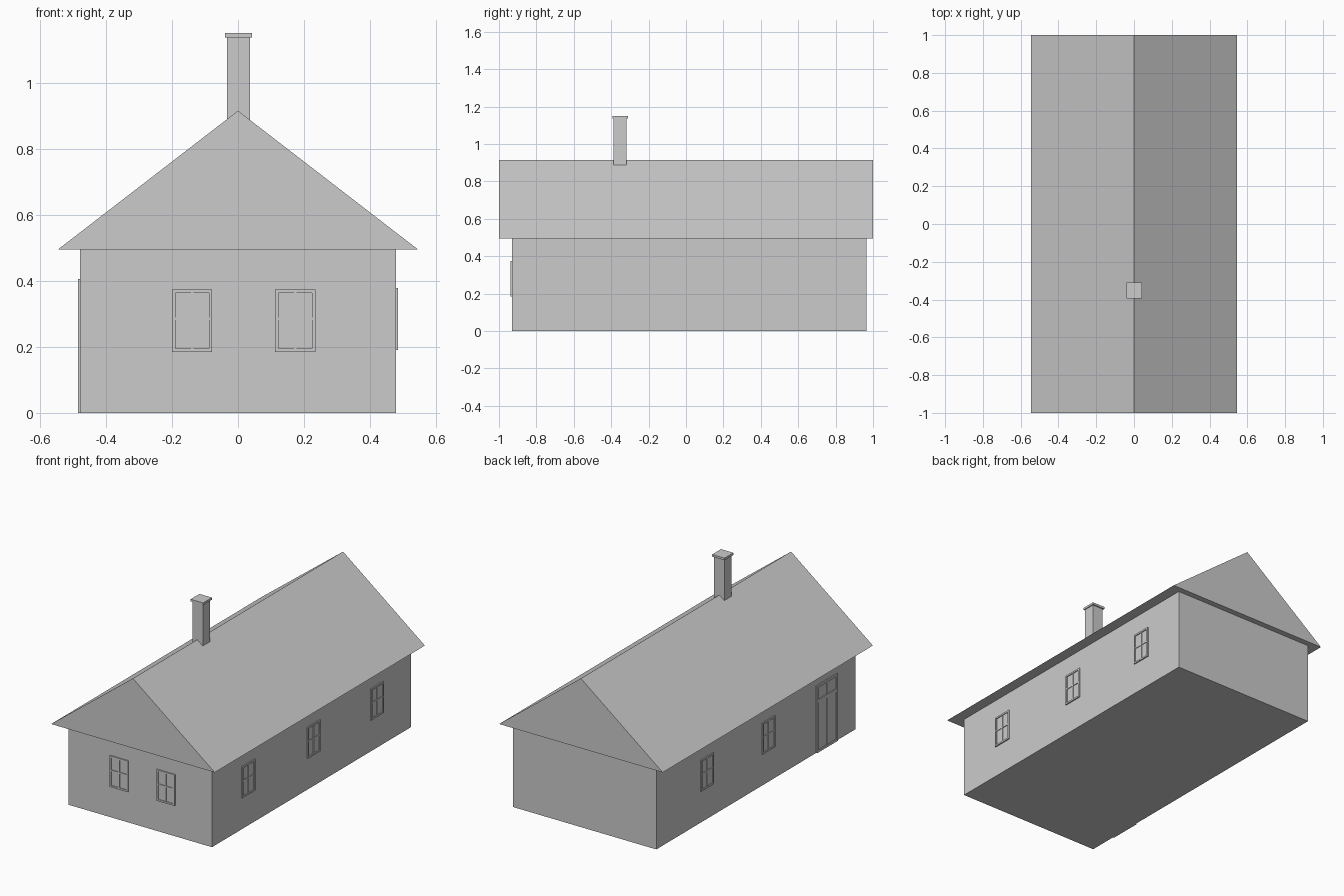
import bpy, bmesh
from math import pi
from mathutils import Matrix, Vector

if "Cube" in bpy.data.objects:
    bpy.data.objects.remove(bpy.data.objects["Cube"])


def make_object(name, bm, loc=(0, 0, 0), turn=0):
    bmesh.ops.recalc_face_normals(bm, faces=bm.faces)
    mesh = bpy.data.meshes.new(name)
    bm.to_mesh(mesh)
    bm.free()
    ob = bpy.data.objects.new(name, mesh)
    ob.location = loc
    ob.rotation_euler.z = turn
    bpy.context.collection.objects.link(ob)
    return ob


def add_box(bm, lo, hi):
    lo, hi = Vector(lo), Vector(hi)
    mat = Matrix.Translation((lo + hi) / 2) @ Matrix.Diagonal((*(hi - lo), 1))
    bmesh.ops.create_cube(bm, size=1, matrix=mat)


def box(name, lo, hi):
    bm = bmesh.new()
    add_box(bm, lo, hi)
    return make_object(name, bm)


# Walls
box("walls", (-0.478, -0.93, 0), (0.478, 0.965, 0.497))

# Solid gable roof: triangle extruded along y
bm = bmesh.new()
gable = [bm.verts.new(p) for p in
         ((-0.545, -1, 0.495), (0.545, -1, 0.495), (0, -1, 0.915))]
ext = bmesh.ops.extrude_face_region(bm, geom=[bm.faces.new(gable)])
bmesh.ops.translate(bm, vec=(0, 2, 0),
                    verts=[v for v in ext["geom"] if isinstance(v, bmesh.types.BMVert)])
# close the front gable if the extrusion consumed it
if len(bm.faces) < 5:
    bm.faces.new(gable)
make_object("roof", bm)

# Chimney and cap
box("chimney_stack", (-0.033, -0.388, 0.8), (0.037, -0.317, 1.138))
box("chimney_cap", (-0.04, -0.394, 1.137), (0.043, -0.31, 1.15))


# Joinery is modelled facing -y at the origin, then turned onto its wall
def frame(name, loc, turn, w, z0, z1, bars, bar=0.01, depth=0.007):
    bm = bmesh.new()
    h = w / 2
    add_box(bm, (-h, -0.002, z0), (h, 0.005, z1))                    # pane
    rails = [(-h, z0, -h + bar, z1), (h - bar, z0, h, z1),
             (-h + bar, z1 - bar, h - bar, z1), (-h + bar, z0, h - bar, z0 + bar)]
    for u0, v0, u1, v1 in rails:
        add_box(bm, (u0, -depth, v0), (u1, 0.005, v1))
    for u0, v0, u1, v1 in bars:
        add_box(bm, (u0, -depth + 0.001, v0), (u1, 0.005, v1))
    make_object(name, bm, loc, turn)


def window(name, loc, turn, z0):
    z1, mid = z0 + 0.188, z0 + 0.1
    frame(name, loc, turn, 0.122, z0, z1,
          [(-0.004, z0, 0.004, z1), (-0.06, mid - 0.004, 0.06, mid + 0.004)])


for x in (-0.139, 0.173):
    window("front_window", (x, -0.93, 0), 0, 0.185)
for y in (-0.588, 0.034, 0.637):
    window("right_window", (0.478, y, 0), pi / 2, 0.19)
for y in (0.486, -0.1):
    window("left_window", (-0.478, y, 0), -pi / 2, 0.19)

# Double door with a transom light on the left side
frame("door", (-0.478, -0.655, 0), -pi / 2, 0.2, 0, 0.405,
      [(-0.09, 0.298, 0.09, 0.318), (-0.005, 0.318, 0.005, 0.4),
       (-0.005, 0, 0.005, 0.298)], bar=0.014)
